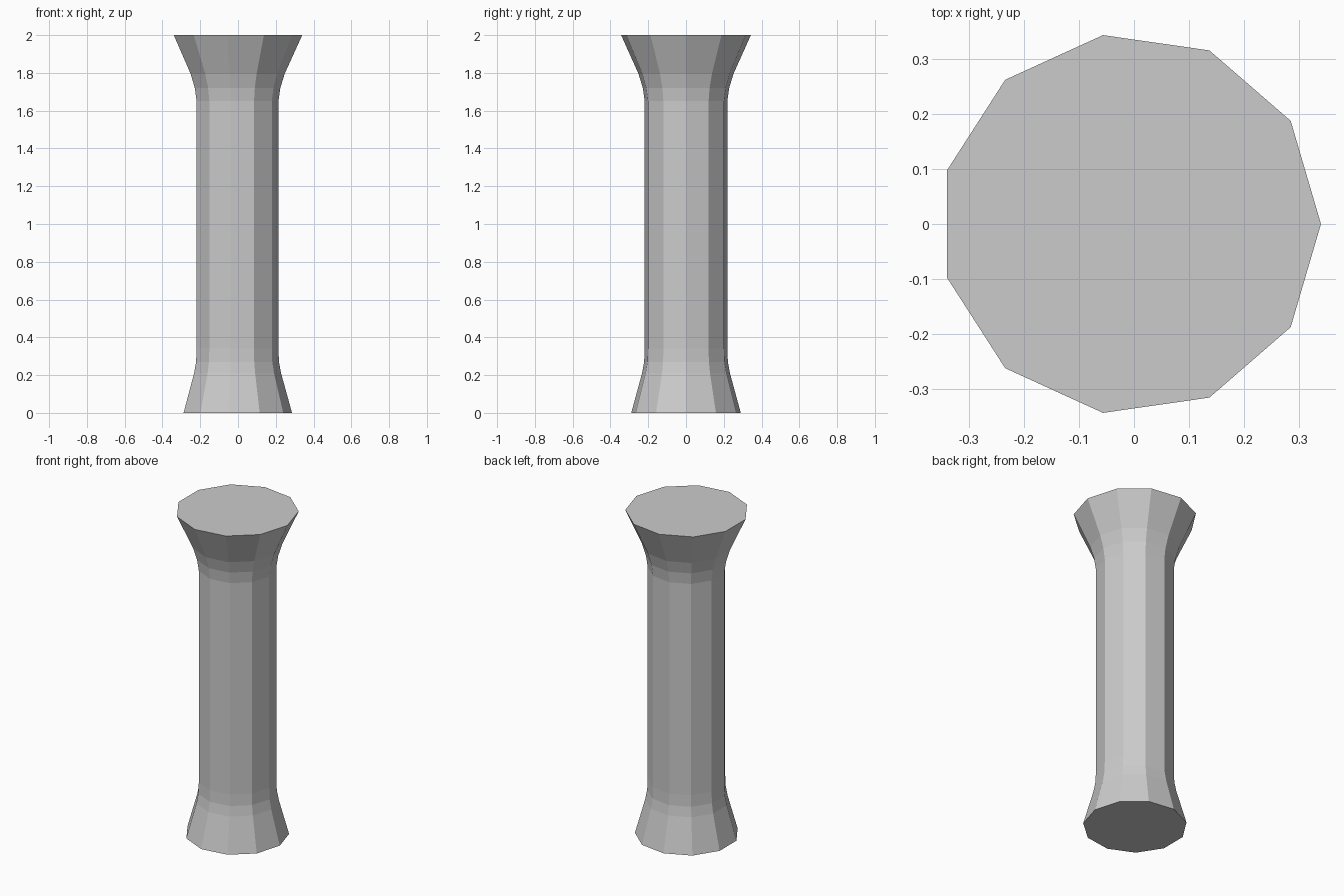
import bpy, bmesh
from math import cos, sin, tau

if "Cube" in bpy.data.objects:
    bpy.data.objects.remove(bpy.data.objects["Cube"])

SIDES = 11
SHIFT = -0.007  # centres the odd-sided outline on x = 0

# Column profile: (radius, height)
profile = [(0.293, 0), (0.235, 0.21), (0.224, 0.27), (0.221, 0.34),
           (0.221, 1.65), (0.231, 1.72), (0.254, 1.795), (0.347, 2)]

bm = bmesh.new()
rings = [[bm.verts.new((SHIFT + r * cos(tau * i / SIDES), r * sin(tau * i / SIDES), z))
          for i in range(SIDES)] for r, z in profile]

# Flat-shaded sides
for low, high in zip(rings, rings[1:]):
    for i in range(SIDES):
        j = (i + 1) % SIDES
        bm.faces.new((low[i], low[j], high[j], high[i]))

# Bottom and top caps
bm.faces.new(rings[0][::-1])
bm.faces.new(rings[-1])

mesh = bpy.data.meshes.new("column")
bm.to_mesh(mesh)
bm.free()
bpy.context.collection.objects.link(bpy.data.objects.new("column", mesh))
